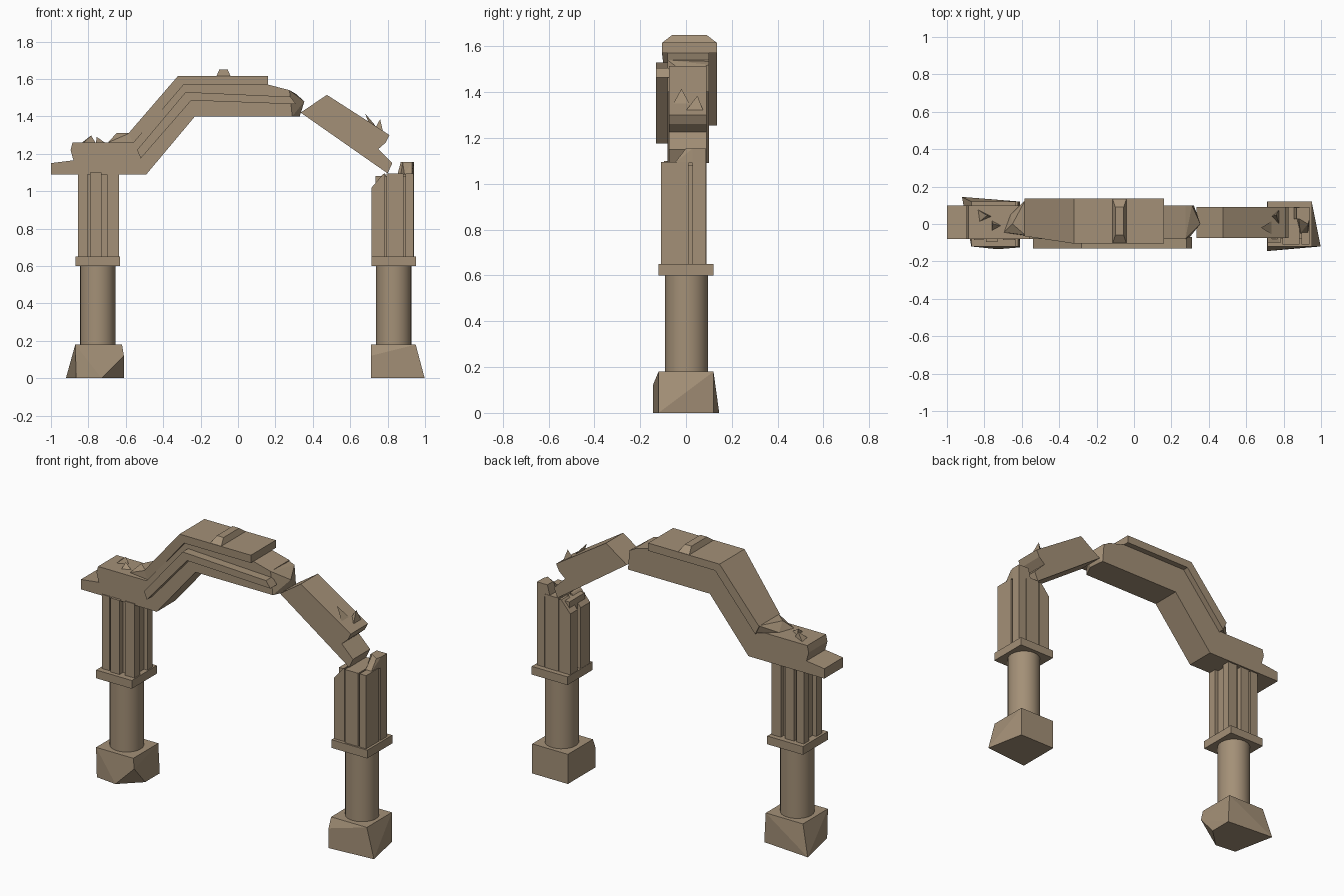
import bpy, bmesh

stone = bpy.data.materials.new("tan_stone")
stone.diffuse_color = (0.37, 0.28, 0.185, 1)


def finish(name, bm):
    bmesh.ops.recalc_face_normals(bm, faces=bm.faces)
    me = bpy.data.meshes.new(name)
    bm.to_mesh(me)
    bm.free()
    me.materials.append(stone)
    ob = bpy.data.objects.new(name, me)
    bpy.context.collection.objects.link(ob)
    return ob


def prism(name, a, b):
    """Loft between two matching outlines."""
    bm = bmesh.new()
    va, vb = [bm.verts.new(p) for p in a], [bm.verts.new(p) for p in b]
    bm.faces.new(va)
    bm.faces.new(vb)
    for i in range(len(a)):
        j = (i + 1) % len(a)
        bm.faces.new((va[i], va[j], vb[j], vb[i]))
    return finish(name, bm)


def side(name, pts, y0, y1):
    return prism(name, [(x, y0, z) for x, z in pts], [(x, y1, z) for x, z in pts])


def plan(name, pts, z0, z1):
    return prism(name, [(x, y, z0) for x, y in pts], [(x, y, z1) for x, y in pts])


def box(name, x0, x1, y0, y1, z0, z1):
    return plan(name, [(x0, y0), (x1, y0), (x1, y1), (x0, y1)], z0, z1)


def hull(name, pts):
    bm = bmesh.new()
    for p in pts:
        bm.verts.new(p)
    res = bmesh.ops.convex_hull(bm, input=bm.verts)
    bmesh.ops.delete(bm, geom=[v for v in bm.verts if not v.link_faces], context='VERTS')
    bmesh.ops.dissolve_limit(bm, angle_limit=0.03, verts=bm.verts, edges=bm.edges)
    return finish(name, bm)


# broken plinths
hull("left_plinth", [(-.87, -.12, .18), (-.62, -.12, .18), (-.62, .12, .18), (-.87, .12, .18),
                     (-.865, -.12, 0), (-.73, -.135, 0), (-.61, -.125, .12), (-.61, -.02, 0),
                     (-.61, .12, 0), (-.92, .145, 0)])
hull("right_plinth", [(.71, -.12, .18), (.95, -.12, .18), (.95, .12, .18), (.71, .12, .18),
                      (.71, -.145, .12), (.71, -.145, 0), (.998, -.12, 0), (.95, .12, 0), (.71, .12, 0)])

# round columns and collar plates
for label, cx in (("left", -.75), ("right", .833)):
    bpy.ops.mesh.primitive_cylinder_add(vertices=24, radius=.094, depth=.44, location=(cx, .003, .39))
    col = bpy.context.object
    col.name = label + "_column"
    col.data.materials.append(stone)
    bpy.ops.object.shade_smooth_by_angle()
    box(label + "_collar", cx - .12, cx + .12, -.12, .12, .60, .65)

# left fluted pier, with narrow grooves on all faces
box("left_pier_core", -.83, -.66, -.06, .06, .65, 1.10)
for y0, y1 in ((-.095, -.03), (.03, .09)):
    box("left_pier_post", -.855, -.805, y0 + .01, y1, .65, 1.10)
    box("left_pier_post", -.79, -.73, y0, y1, .65, 1.10)
    box("left_pier_post", -.70, -.637, y0 + .01, y1, .65, 1.10)

# right fluted pier, broken at the top
box("right_pier_core", .735, .92, -.08, .07, .65, 1.08)
side("right_pier_front_post", [(.715, .65), (.785, .65), (.785, 1.095), (.775, 1.09), (.715, 1.02)], -.10, -.01)
side("right_pier_back_post", [(.715, .65), (.79, .65), (.79, 1.09), (.775, 1.09), (.715, 1.02)], .02, .09)
box("right_pier_middle", .795, .885, -.11, .09, .65, 1.095)
box("right_pier_corner", .895, .938, -.11, .012, .65, 1.095)
side("right_pier_tall_post", [(.89, .65), (.94, .65), (.94, 1.155), (.87, 1.155), (.853, 1.09), (.89, 1.08)], .028, .088)
hull("right_pier_shard", [(.89, -.05, 1.09), (.93, -.05, 1.09), (.87, .03, 1.09), (.94, .03, 1.09),
                          (.88, .03, 1.155), (.93, .0, 1.155), (.94, .03, 1.155)])

# main cranked beam
side("main_beam", [(-1, 1.09), (-.49, 1.09), (-.23, 1.40), (.29, 1.40), (.275, 1.54), (.16, 1.57),
                   (-.29, 1.575), (-.56, 1.26), (-.885, 1.26), (-.895, 1.22), (-.88, 1.165), (-1, 1.15)],
     -.08, .10)
hull("beam_broken_end", [(.275, -.08, 1.54), (.29, -.08, 1.40), (.31, .10, 1.52), (.32, .10, 1.40),
                         (.355, .0, 1.48), (.33, .0, 1.40), (.25, .1, 1.545), (.25, .1, 1.40)])

# capping course, tapering at the front of its low end
cap = [(-.585, 1.31), (-.32, 1.617), (.16, 1.617), (.16, 1.57), (-.29, 1.57), (-.56, 1.255)]
prism("capping_course", [(x, -.105 if x > -.4 else -.065, z) for x, z in cap],
      [(x, .135, z) for x, z in cap])
hull("capping_chip", [(-.695, -.045, 1.26), (-.66, .05, 1.26), (-.56, .13, 1.26), (-.56, -.065, 1.26),
                      (-.65, 0, 1.31), (-.58, .13, 1.31), (-.58, -.06, 1.31)])
hull("cap_ridge", [(-.115, -.105, 1.615), (-.04, -.105, 1.615), (-.115, .135, 1.615), (-.04, .135, 1.615),
                   (-.10, -.06, 1.65), (-.055, -.06, 1.65), (-.10, .09, 1.65), (-.055, .09, 1.65)])

# raised moulding on the front
side("front_moulding", [(-.54, 1.22), (-.28, 1.53), (.28, 1.505), (.31, 1.465), (-.25, 1.485), (-.52, 1.175)],
     -.132, -.07)

# slipped block leaning on the right pier
side("slipped_block", [(.335, 1.42), (.475, 1.515), (.81, 1.30), (.79, 1.26), (.75, 1.225),
                       (.825, 1.15), (.80, 1.095)], -.075, .09)

# small stone shards: apex, then three base points
shards = [[(.68, -.02, 1.415), (.735, -.055, 1.35), (.735, .015, 1.35), (.70, -.02, 1.36)],
          [(.76, .05, 1.385), (.775, .0, 1.32), (.775, .075, 1.32), (.735, .04, 1.34)],
          [(-.785, .045, 1.298), (-.84, .08, 1.255), (-.83, .01, 1.255), (-.76, .04, 1.255)],
          [(-.755, .0, 1.29), (-.76, -.04, 1.255), (-.76, .02, 1.255), (-.705, -.01, 1.255)]]
for s in shards:
    hull("stone_shard", s)
